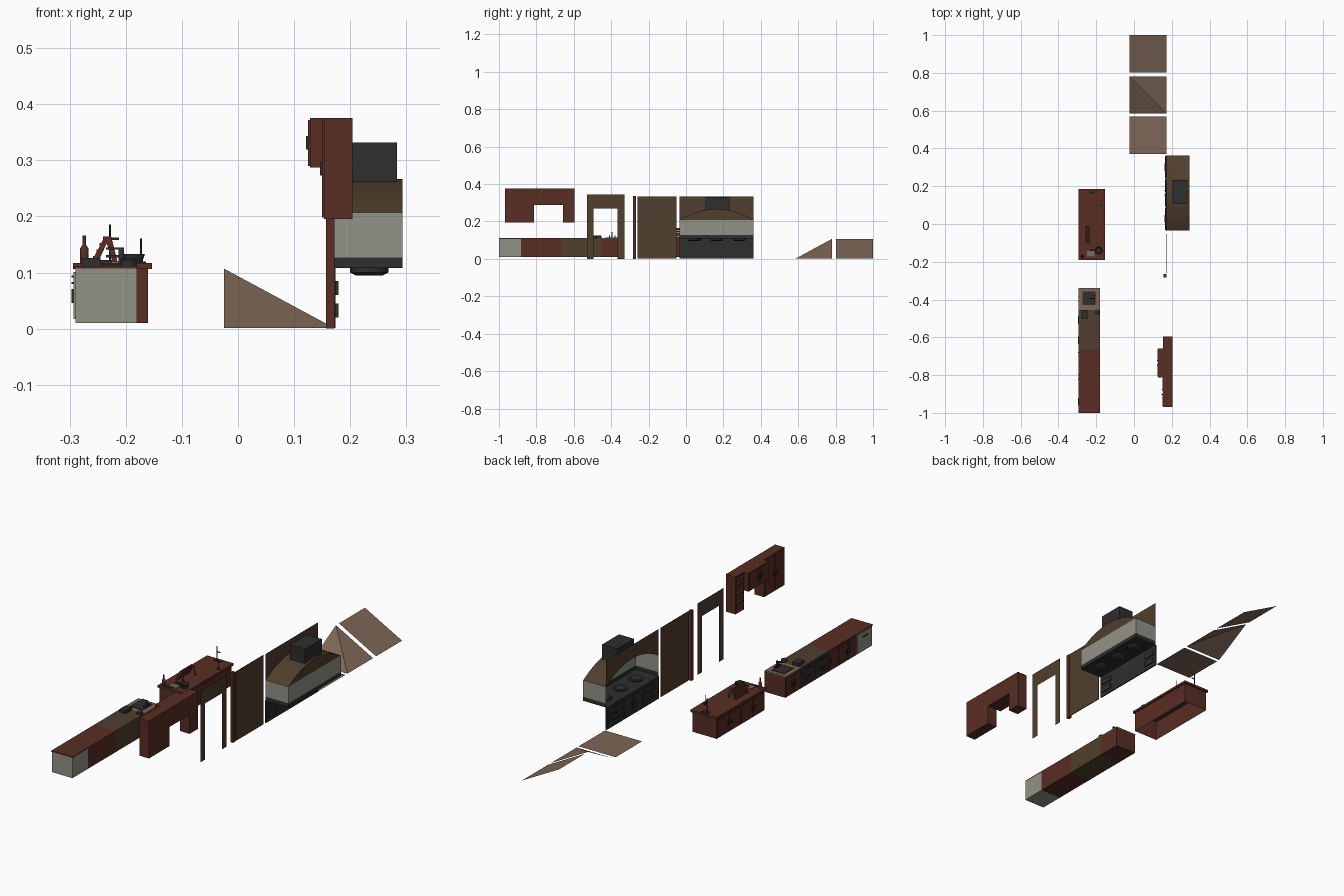
import bpy, bmesh, math
from mathutils import Matrix, Vector

if "Cube" in bpy.data.objects:
    bpy.data.objects.remove(bpy.data.objects["Cube"])

def lin(c):
    c /= 255
    return c / 12.92 if c <= 0.04045 else ((c + 0.055) / 1.055) ** 2.4

def mat(name, r, g, b):
    m = bpy.data.materials.new(name)
    m.diffuse_color = (lin(r), lin(g), lin(b), 1)
    m.use_nodes = True
    m.node_tree.nodes["Principled BSDF"].inputs["Base Color"].default_value = m.diffuse_color
    return m

RED = mat("red wood", 88, 46, 36)
BROWN = mat("brown panel", 80, 63, 45)
TAUPE = mat("taupe", 126, 102, 87)
DARK = mat("dark metal", 46, 46, 47)
GREY = mat("pale grey", 146, 147, 134)

def finish(name, bm, m):
    me = bpy.data.meshes.new(name)
    bm.to_mesh(me)
    bm.free()
    me.materials.append(m)
    ob = bpy.data.objects.new(name, me)
    bpy.context.collection.objects.link(ob)
    return ob

def box(name, m, x0, x1, y0, y1, z0, z1, open_sides=()):
    """Box; open_sides lists face normals to leave out."""
    bm = bmesh.new()
    bmesh.ops.create_cube(bm, size=1)
    bm.normal_update()
    gone = [f for f in bm.faces for n in open_sides if f.normal.dot(Vector(n)) > 0.9]
    bmesh.ops.delete(bm, geom=gone, context='FACES')
    for v in bm.verts:
        v.co = ((x0, x1)[v.co.x > 0], (y0, y1)[v.co.y > 0], (z0, z1)[v.co.z > 0])
    return finish(name, bm, m)

def sheet(name, m, *polys):
    """Flat polygons joined into one thin sheet."""
    bm = bmesh.new()
    for p in polys:
        bm.faces.new([bm.verts.new(c) for c in p])
    bmesh.ops.remove_doubles(bm, verts=bm.verts, dist=1e-5)
    return finish(name, bm, m)

def lathe(name, m, x, y, prof, n=16):
    """Stack of rings (radius, z), capped."""
    bm = bmesh.new()
    rings = [[bm.verts.new((x + r * math.cos(2 * math.pi * i / n), y + r * math.sin(2 * math.pi * i / n), z))
              for i in range(n)] for r, z in prof]
    for a, b in zip(rings, rings[1:]):
        for i in range(n):
            j = (i + 1) % n
            bm.faces.new((a[i], a[j], b[j], b[i]))
    bm.faces.new(rings[0][::-1])
    bm.faces.new(rings[-1])
    return finish(name, bm, m)

def doors(name, m, x, y0, y1, z0, z1, cols, rows=1, upright=False):
    """Door or drawer fronts on the -x side, each with a handle."""
    w, h = (y1 - y0) / cols, (z1 - z0) / rows
    for c in range(cols):
        for r in range(rows):
            a, b = y0 + c * w, z0 + r * h
            box(name, m, x - .003, x, a + .004, a + w - .004, b + .003, b + h - .003)
            yc, zc = a + w / 2, b + h * .75
            dy, dz = (.002, .012) if upright else (min(.02, w * .25), .002)
            if upright:
                yc, zc = a + (w - .012 if c % 2 == 0 else .012), b + h * .5
            box(name + "_handle", DARK, x - .007, x - .003, yc - dy, yc + dy, zc - dz, zc + dz)

# Roof pieces: flat, hip corner, slope
X0, X1, H = -.025, .172, .107
sheet("roof_flat", TAUPE, [(X0, .37, .001), (X1, .37, .001), (X1, .57, .001), (X0, .57, .001)])
sheet("roof_hip", TAUPE,
      [(X0, .585, .001), (X1, .585, .001), (X0, .78, H)],
      [(X1, .585, .001), (X1, .78, .001), (X0, .78, H)])
sheet("roof_slope", TAUPE, [(X0, .803, H), (X1, .803, .001), (X1, 1, .001), (X0, 1, H)])

# Cooking niche: wall with arched opening, vault, tiled sides, counter
WX, BX, S0, S1 = .172, .293, -.035, .362
N = 16
arch = []
for i in range(N + 1):
    t = -1 + 2 * i / N
    arch.append((S0 + (S1 - S0) * i / N, .207 + .06 * (1 - t * t)))
pairs = list(zip(arch, arch[1:]))
sheet("niche_wall", BROWN, *[[(WX, a, b), (WX, c, d), (WX, c, .333), (WX, a, .333)] for (a, b), (c, d) in pairs])
sheet("hood_vault", BROWN, *[[(WX, a, b), (WX, c, d), (BX, c, d), (BX, a, b)] for (a, b), (c, d) in pairs])
sheet("hood_back", BROWN, [(BX, a, b) for a, b in arch])
TOPBOT = ((0, 0, 1), (0, 0, -1), (-1, 0, 0))
box("niche_tiles", GREY, WX, BX, S0, S1, .127, .207, TOPBOT)
box("niche_counter", DARK, WX, BX, S0, S1, .108, .127, ((0, 0, 1), (-1, 0, 0)))
box("chimney", DARK, .203, .283, .105, .232, .262, .332)
box("stove_front", DARK, .168, .174, S0, S1, .001, .108)
for y in (.045, .165, .285):
    lathe("burner", DARK, .234, y, [(.024, .095), (.034, .1), (.034, .111), (.026, .111), (.024, .113)], 20)
doors("stove_drawer", DARK, .168, S0, .09, .012, .1, 1, 3)
doors("stove_oven", DARK, .168, .09, .24, .012, .1, 2, 1, True)
doors("stove_drawer", DARK, .168, .24, S1, .012, .1, 1, 3)
for y in (.0, .31):
    for z in (.02, .06):
        box("oven_back", DARK, .174, .179, y - .02, y + .04, z, z + .025)

# Wall panel, post and door frame
box("wall_panel", BROWN, .169, .172, -.26, -.052, .001, .333)
box("post", RED, .157, .172, -.283, -.266, 0, .335)
fr = [(-.528, 0), (-.495, 0), (-.495, .27), (-.365, .27), (-.365, 0), (-.33, 0), (-.33, .343), (-.528, .343)]
sheet("door_frame", BROWN, [(.171, y, z) for y, z in fr])

# Upper cabinets: open shelf column, deep middle, door column
box("shelf_column", RED, .165, .204, -.658, -.595, .195, .375)
for y in (-.658, -.601):
    box("shelf_side", RED, .153, .165, y, y + .006, .195, .375)
for i in range(5):
    z = .195 + i * .0435
    box("shelf_board", RED, .153, .165, -.658, -.595, z, z + .006)
box("middle_cabinet", RED, .128, .204, -.812, -.658, .287, .375)
box("door_column", RED, .153, .204, -.968, -.812, .195, .375)
doors("middle_door", RED, .128, -.812, -.658, .287, .375, 2, 1, True)
doors("column_door", RED, .153, -.968, -.812, .195, .375, 2, 1, True)

# Counter run
CX0, CX1 = -.29, -.18
for n, m, top, a, b in (("dishwasher", GREY, RED, -1, -.882), ("base_cabinet", RED, RED, -.882, -.668),
                        ("oven_unit", BROWN, BROWN, -.668, -.455), ("sink_unit", RED, TAUPE, -.455, -.34)):
    box(n, m, CX0, CX1, a, b, .01, .107)
    box(n + "_top", top, CX0 - .003, CX1, a, b, .107, .112)
doors("dishwasher_door", GREY, CX0, -1, -.882, .014, .104, 1, 1)
doors("base_door", RED, CX0, -.882, -.668, .014, .104, 3, 1, True)
doors("oven_drawer", DARK, CX0, -.668, -.455, .014, .104, 2, 2)
doors("sink_door", RED, CX0, -.455, -.34, .014, .104, 2, 1, True)
# Sink, tap, toaster and jar on the counter
box("sink_rim", DARK, -.272, -.205, -.43, -.358, .112, .115)
for y in (-.41, -.395, -.38):
    box("tap_stem", DARK, -.213, -.203, y - .003, y + .003, .112, .145 if y == -.395 else .125)
box("tap_spout", DARK, -.235, -.203, -.398, -.392, .141, .145)
box("toaster", DARK, -.278, -.245, -.503, -.455, .112, .126)
lathe("jar", DARK, -.195, -.467, [(.014, .112), (.014, .122), (.006, .126)], 12)

# Island with open underside
box("island_body", RED, -.288, -.16, -.183, .178, .01, .106, ((0, 0, -1),))
box("island_top", RED, -.294, -.153, -.19, .185, .106, .117)
doors("island_door", RED, -.288, -.183, .178, .014, .102, 4, 1, True)
# Leaning book stand
st = [(-.262, .117), (-.238, .164), (-.226, .164), (-.214, .117), (-.223, .117), (-.234, .152), (-.25, .117)]
for y in (-.1, -.01):
    sheet("stand_side", RED, [(x, y, z) for x, z in st])
for k in (.15, .4, .65, .9):
    x, z = -.262 + .024 * k, .117 + .047 * k
    box("stand_slat", RED, x, x + .008, -.1, -.01, z - .005, z + .005)
# Bottle, pan, cutting board, taps
lathe("bottle", RED, -.274, -.172, [(.008, .117), (.008, .142), (.003, .15), (.003, .166)], 12)
lathe("pan", DARK, -.187, -.14, [(.016, .117), (.021, .133), (.018, .133), (.014, .121)], 16)
box("pan_handle", DARK, -.235, -.205, -.143, -.136, .127, .131)
box("cutting_board", TAUPE, -.25, -.208, -.172, -.14, .117, .12)
box("knife", DARK, -.27, -.225, -.18, -.176, .117, .122)
box("island_sink", DARK, -.24, -.205, .158, .178, .117, .12)
lathe("tall_tap", DARK, -.228, .166, [(.002, .117), (.002, .186)], 8)
box("tap_arm", DARK, -.228, -.212, .164, .168, .158, .162)
lathe("paper_holder_base", DARK, -.173, .1, [(.009, .117), (.009, .12)], 12)
lathe("paper_holder_rod", DARK, -.173, .1, [(.0015, .117), (.0015, .161)], 8)
